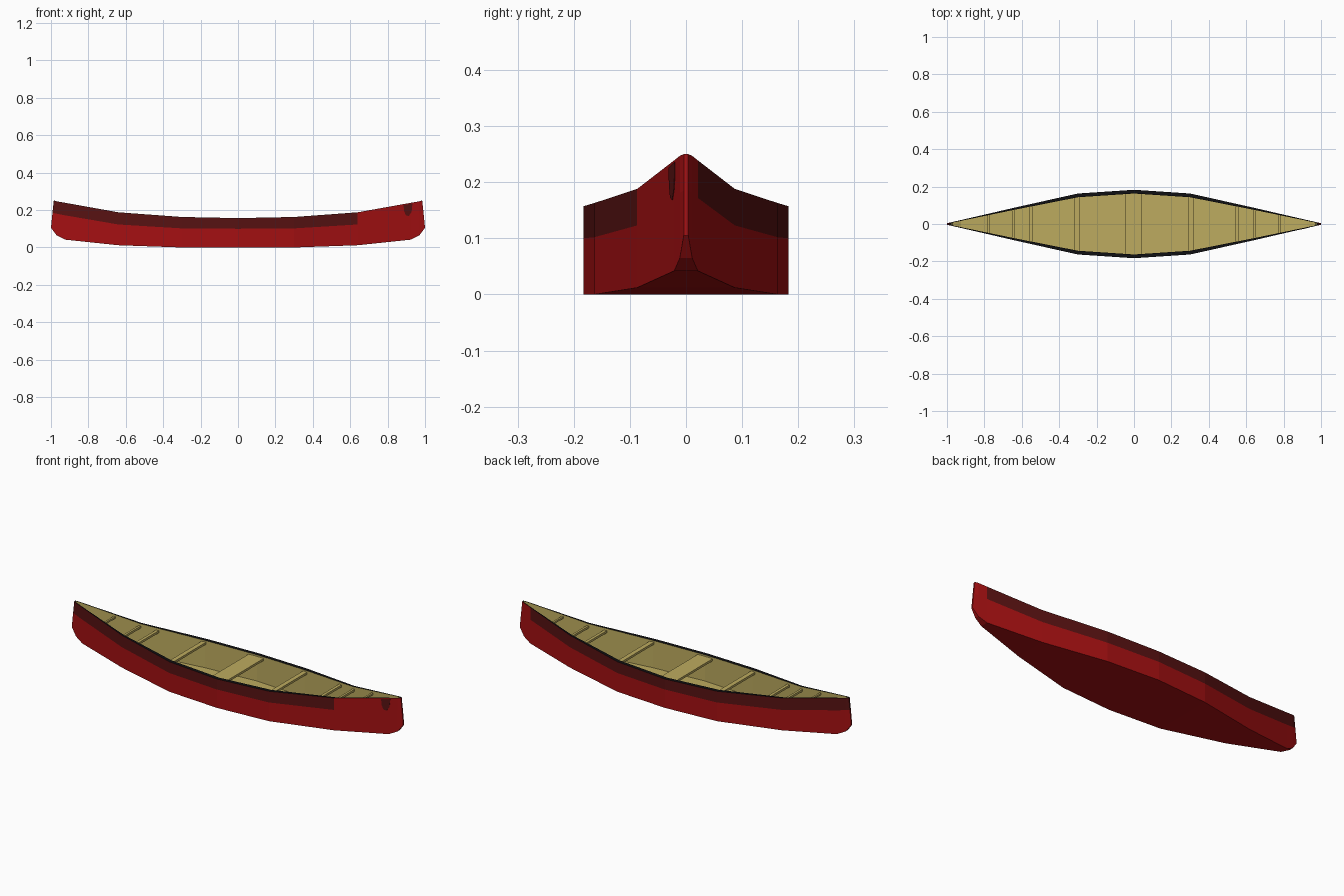
import bpy, bmesh

if "Cube" in bpy.data.objects:
    bpy.data.objects.remove(bpy.data.objects["Cube"])


def material(name, rgb):
    m = bpy.data.materials.new(name)
    m.diffuse_color = (*rgb, 1)
    m.use_nodes = True
    m.node_tree.nodes["Principled BSDF"].inputs["Base Color"].default_value = m.diffuse_color
    return m


RED = material("red", (0.37, 0.005, 0.006))
DARK = material("dark red", (0.095, 0.006, 0.006))
BLACK = material("black", (0.005, 0.005, 0.006))
TAN = material("tan", (0.51, 0.41, 0.115))


def finish(name, bm, mats):
    bmesh.ops.recalc_face_normals(bm, faces=bm.faces)
    me = bpy.data.meshes.new(name)
    bm.to_mesh(me)
    bm.free()
    for m in mats:
        me.materials.append(m)
    ob = bpy.data.objects.new(name, me)
    bpy.context.collection.objects.link(ob)
    return ob


# Stations: x, outer half width, inner half width, bottom z, band z, top z
STATIONS = [
    (0.00, 0.183, 0.163, 0.000, 0.100, 0.157),
    (0.30, 0.163, 0.143, 0.000, 0.102, 0.163),
    (0.64, 0.087, 0.076, 0.012, 0.123, 0.188),
    (0.925, 0.021, 0.017, 0.042, 0.172, 0.239),
    (0.97, 0.011, 0.008, 0.065, 0.181, 0.247),
    (1.00, 0.004, 0.002, 0.105, 0.185, 0.250),
]


def at(x, column):
    """Interpolated station value at a distance from the middle."""
    x = abs(x)
    for a, b in zip(STATIONS, STATIONS[1:]):
        if x <= b[0]:
            t = (x - a[0]) / (b[0] - a[0])
            return a[column] + t * (b[column] - a[column])


def section(bm, sign, station):
    """Ring of ten points: left side upwards, inside, right side down."""
    x, wo, wi, zb, zm, zt = station
    end = x == 1.0
    xs = (1.0, 0.992, 0.985, 0.979, 0.979) if end else (x,) * 5
    side = list(zip(xs, (wo, wo, wo, wi, wi),
                    (zb, zm, zt, zt, zb + 0.014)))
    pts = [(sign * px, -py, pz) for px, py, pz in side]
    pts += [(sign * px, py, pz) for px, py, pz in reversed(side)]
    return [bm.verts.new(p) for p in pts]


# Hull shell with painted band, gunwale and lining
bm = bmesh.new()
rings = [section(bm, -1, s) for s in reversed(STATIONS[1:])]
rings += [section(bm, 1, s) for s in STATIONS]
BASE = [0, 1, 2, 3, 3, 3, 2, 1, 0, 0]   # red, dark, black, tan round the ring
for a, b in zip(rings, rings[1:]):
    xm = (a[0].co.x + b[0].co.x) / 2
    for i in range(10):
        j = (i + 1) % 10
        f = bm.faces.new((a[i], a[j], b[j], b[i]))
        f.material_index = BASE[i]
        # the band stops short of the bow, earlier on the front side
        if (i == 1 and xm > 0.64) or (i == 7 and xm > 0.925):
            f.material_index = 0
# Stem caps
for ring, upper in ((rings[0], 1), (rings[-1], 0)):
    for i, mat in enumerate((0, upper, 2, 3)):
        f = bm.faces.new((ring[i], ring[i + 1], ring[8 - i], ring[9 - i]))
        f.material_index = mat
finish("hull", bm, [RED, DARK, BLACK, TAN])


# Cross bars fitted between the side walls
def cross_bar(name, x, width, drop, thick):
    bm = bmesh.new()
    zt = at(x, 5) - drop
    layers = []
    for z in (zt - thick, zt):
        corners = []
        for px, s in ((x - width / 2, -1), (x + width / 2, -1),
                      (x + width / 2, 1), (x - width / 2, 1)):
            corners.append(bm.verts.new((px, s * (at(px, 2) + 0.002), z)))
        layers.append(corners)
    lo, hi = layers
    bm.faces.new(lo)
    bm.faces.new(hi)
    for i in range(4):
        j = (i + 1) % 4
        bm.faces.new((lo[i], lo[j], hi[j], hi[i]))
    finish(name, bm, [TAN])


cross_bar("centre_thwart", -0.003, 0.09, 0.008, 0.012)
for tag, s in (("stern", -1), ("bow", 1)):
    cross_bar(tag + "_thwart", s * 0.305, 0.025, 0.008, 0.012)
    cross_bar(tag + "_seat_inner_bar", s * 0.552, 0.016, 0.012, 0.012)
    cross_bar(tag + "_seat_outer_bar", s * 0.645, 0.012, 0.012, 0.012)
    cross_bar(tag + "_end_bar", s * 0.778, 0.010, 0.010, 0.010)

# Small painted patch near the bow, a thin plate on the front side
bm = bmesh.new()
outline = [(0.885, 0.226), (0.888, 0.195), (0.897, 0.172), (0.913, 0.168),
           (0.928, 0.190), (0.933, 0.236)]
back = [bm.verts.new((x, -at(x, 1) + 0.001, z)) for x, z in outline]
face = [bm.verts.new((x, -at(x, 1) - 0.001, z)) for x, z in outline]
bm.faces.new(back)
bm.faces.new(face)
for i in range(len(outline)):
    j = (i + 1) % len(outline)
    bm.faces.new((back[i], back[j], face[j], face[i]))
finish("bow_patch", bm, [DARK])
